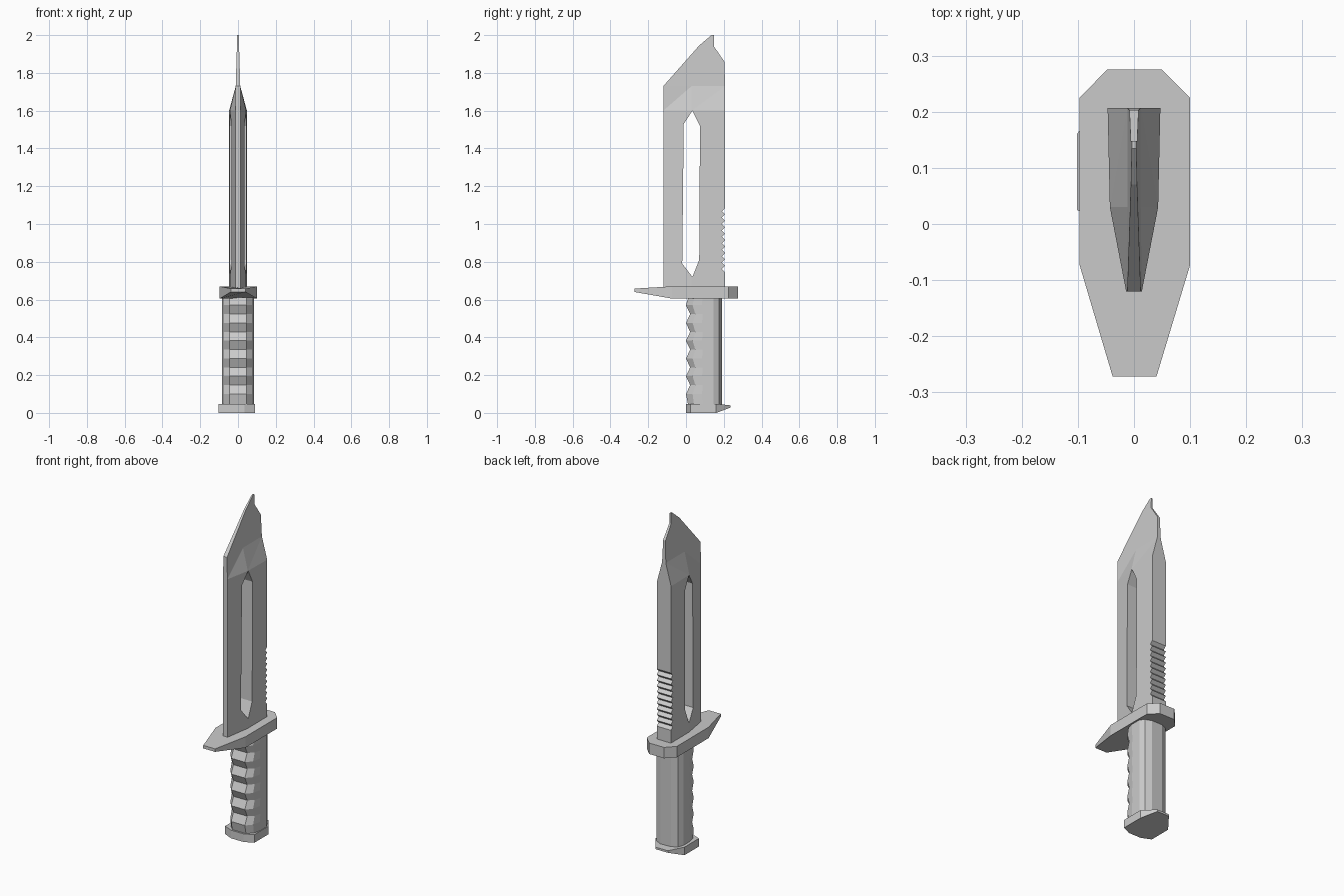
import bpy, bmesh
from mathutils import Vector

if "Cube" in bpy.data.objects:
    bpy.data.objects.remove(bpy.data.objects["Cube"])


def finish(name, bm):
    bmesh.ops.recalc_face_normals(bm, faces=bm.faces[:])
    mesh = bpy.data.meshes.new(name)
    bm.to_mesh(mesh)
    bm.free()
    ob = bpy.data.objects.new(name, mesh)
    bpy.context.collection.objects.link(ob)
    return ob


def loft(rings):
    """Closed solid through rings that share a point count."""
    bm = bmesh.new()
    vs = [[bm.verts.new(p) for p in r] for r in rings]
    n = len(vs[0])
    for a, b in zip(vs, vs[1:]):
        for i in range(n):
            j = (i + 1) % n
            bm.faces.new((a[i], a[j], b[j], b[i]))
    bm.faces.new(vs[0])
    bm.faces.new(vs[-1])
    return bm


def lerp(v, a, b, fa, fb):
    k = max(0, min(1, (v - a) / (b - a)))
    return fa + (fb - fa) * k


# Blade: thick spine, ground edge, thin clipped tip
def half_thickness(y, z):
    base = lerp(y, -0.12, 0.03, 0.014, 0.043) if y < 0.03 else lerp(y, 0.03, 0.207, 0.043, 0.047)
    if z < 1.73:
        return lerp(z, 1.6, 1.73, base, 0.012)
    return lerp(z, 1.73, 2.0, 0.012, 0.004)


outline = [(-0.12, 0.66), (-0.12, 1.73), (0.07, 1.945), (0.135, 2.0), (0.148, 2.0),
           (0.148, 1.94), (0.203, 1.86), (0.207, 1.73), (0.207, 1.6)]
teeth, pitch = 10, 0.034
for i in range(teeth):
    z = 1.085 - i * pitch
    outline += [(0.207, z), (0.19, z - pitch / 2)]
outline += [(0.207, 1.085 - teeth * pitch), (0.207, 0.66)]

bm = loft([[(s, y, z) for y, z in outline] for s in (-0.05, 0.05)])
for co, no in (((0, 0.03, 0), (0, 1, 0)), ((0, 0, 1.6), (0, 0, 1)), ((0, 0, 1.73), (0, 0, 1))):
    bmesh.ops.bisect_plane(bm, geom=bm.verts[:] + bm.edges[:] + bm.faces[:],
                           plane_co=Vector(co), plane_no=Vector(no), dist=1e-5)
for v in bm.verts:
    t = half_thickness(v.co.y, v.co.z)
    v.co.x = t if v.co.x > 0 else -t
bmesh.ops.triangulate(bm, faces=bm.faces[:])
blade = finish("blade", bm)

# Slot through the blade
slot = [(0.034, 1.6), (-0.012, 1.53), (-0.02, 0.79), (0.034, 0.72), (0.07, 0.81), (0.074, 1.52)]
cutter = finish("slot_cutter", loft([[(s, y, z) for y, z in slot] for s in (-0.2, 0.2)]))
cutter.hide_render = True
mod = blade.modifiers.new("slot", 'BOOLEAN')
mod.operation, mod.solver, mod.object = 'DIFFERENCE', 'EXACT', cutter
bpy.context.view_layer.objects.active = blade
bpy.ops.object.modifier_apply(modifier="slot")
bpy.data.objects.remove(cutter)

# Guard: tapered and thinned towards the front
guard = [(-0.097, 0.225), (-0.048, 0.275), (0.05, 0.275), (0.1, 0.225),
         (0.1, -0.073), (0.04, -0.272), (-0.038, -0.272), (-0.097, -0.073)]
finish("guard", loft([
    [(x, y, 0.64 if y < -0.2 else 0.605) for x, y in guard],
    [(x, y, 0.658 if y < -0.2 else 0.67) for x, y in guard]]))

# Grip: faceted section with finger ridges on the front
half = [(0.045, 0.0), (0.075, 0.035), (0.085, 0.085), (0.085, 0.145), (0.07, 0.175), (0.035, 0.19)]
section = half + [(-x, y) for x, y in reversed(half)]


def grip_ring(z, depth):
    return [(x, y + depth * max(0, 1 - y / 0.1), z) for x, y in section]


rings = [grip_ring(0.04, 0.012)]
rings += [grip_ring(0.1 + 0.047 * i, 0.022 if i % 2 else 0.0) for i in range(11)]
rings.append(grip_ring(0.61, 0.012))
finish("grip", loft(rings))

# Pommel with a raised rear lip
pommel = [(-0.102, 0.025), (-0.102, 0.16), (-0.045, 0.235), (0.035, 0.235),
          (0.09, 0.16), (0.09, 0.025), (0.035, 0.0), (-0.045, 0.0)]
finish("pommel", loft([
    [(x, y, 0.028 if y > 0.2 else 0.0) for x, y in pommel],
    [(x, y, 0.04 if y > 0.2 else 0.048) for x, y in pommel]]))
